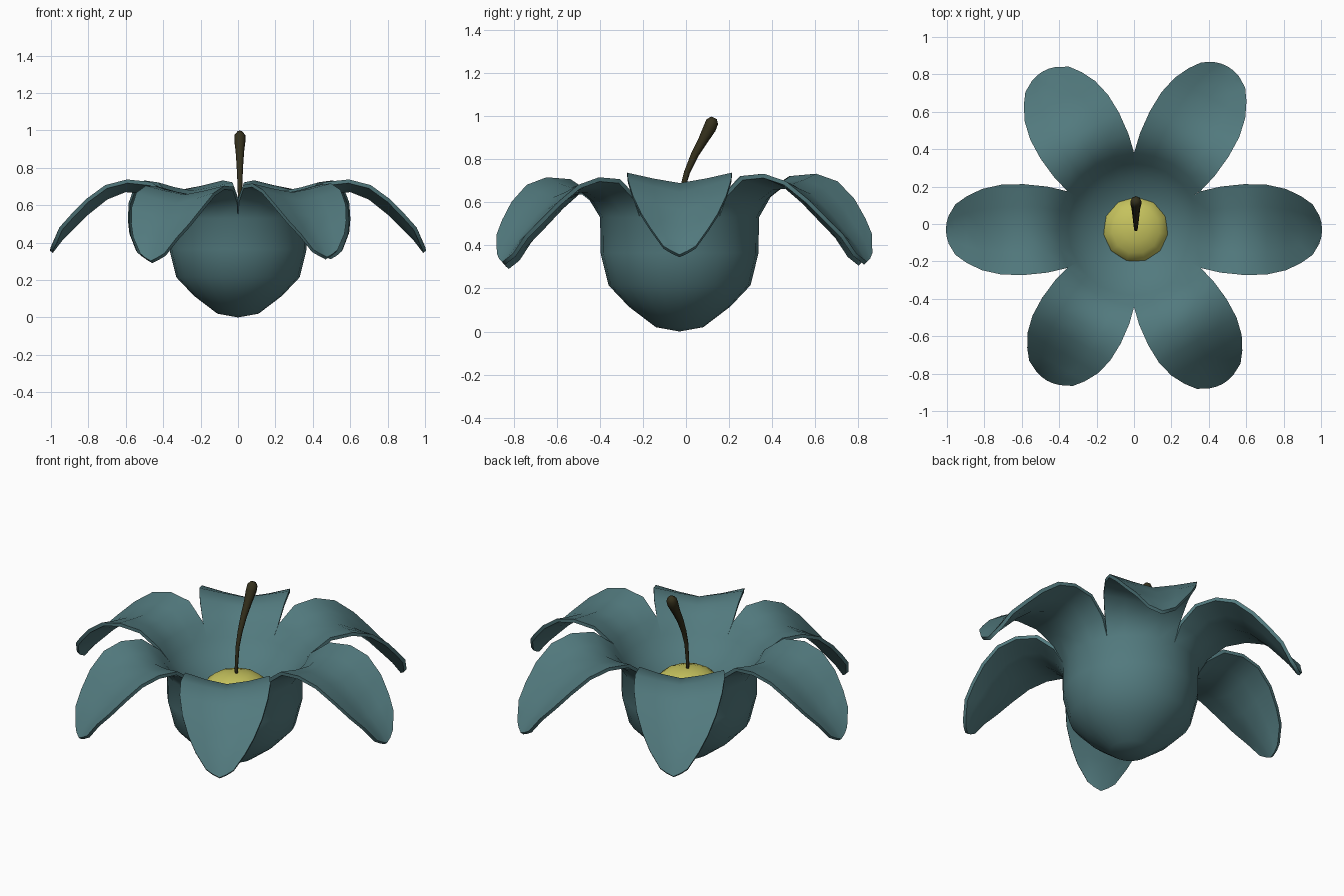
import bpy, bmesh
from math import sin, cos, pi, radians
from mathutils import Vector

if "Cube" in bpy.data.objects:
    bpy.data.objects.remove(bpy.data.objects["Cube"])

CY = -0.03      # flower axis in y
COLS = 4        # mesh columns per petal
N = 6 * COLS
THICK = 0.02


def material(name, rgb):
    m = bpy.data.materials.new(name)
    m.diffuse_color = (*rgb, 1)
    m.use_nodes = True
    m.node_tree.nodes["Principled BSDF"].inputs["Base Color"].default_value = m.diffuse_color
    return m


def finish(bm, name, mat):
    me = bpy.data.meshes.new(name)
    bm.to_mesh(me)
    bm.free()
    for p in me.polygons:
        p.use_smooth = True
    ob = bpy.data.objects.new(name, me)
    bpy.context.collection.objects.link(ob)
    me.materials.append(mat)
    return ob


teal = material("petal_teal", (0.085, 0.195, 0.21))
yellow = material("centre_yellow", (0.56, 0.54, 0.11))
dark = material("pistil_dark", (0.035, 0.03, 0.012))

# Cup outside, shallow funnel inside (radius, height from the pole up)
outer = [(0.11, 0.02), (0.235, 0.115), (0.33, 0.215), (0.367, 0.365), (0.369, 0.53)]
inner = [(0.10, 0.41), (0.19, 0.44), (0.28, 0.49), (0.352, 0.555)]
# petal rows: mid radius, mid height, half width, edge setback, edge lift
petal = [(0.42, 0.605, 0.205, 0.05, 0.02), (0.50, 0.66, 0.230, 0.03, 0.045),
         (0.60, 0.67, 0.243, 0.01, 0.048), (0.70, 0.63, 0.240, 0.0, 0.060),
         (0.80, 0.55, 0.217, 0.0, 0.067), (0.88, 0.47, 0.178, 0.0, 0.065),
         (0.94, 0.41, 0.135, 0.0, 0.058), (0.99, 0.345, 0.075, 0.015, 0.040)]
# per petal: length, tip droop, droop exponent
variants = [(1.0, 0, 2), (1.0, .035, 2), (.97, .04, 2),
            (1.0, 0, 2), (.925, .055, .5), (.945, .035, .5)]

bm = bmesh.new()


def sheet(profile, pole_z, offset, flip):
    """One skin of the flower; returns the border verts of each petal."""
    def face(*vs):
        bm.faces.new(vs[::-1] if flip else vs)

    pole = bm.verts.new((0, CY, pole_z))
    rings = [[bm.verts.new((r * cos(2 * pi * i / N - pi / 6),
                            CY + r * sin(2 * pi * i / N - pi / 6), z)) for i in range(N)]
             for r, z in profile]
    for i in range(N):
        j = (i + 1) % N
        face(pole, rings[0][j], rings[0][i])
        for a, b in zip(rings, rings[1:]):
            face(a[i], a[j], b[j], b[i])
    borders = []
    for k, (length, droop, power) in enumerate(variants):
        rows = [[rings[-1][(k * COLS + c) % N] for c in range(COLS + 1)]]
        ang = radians(60 * k)
        for i, (r, z, hw, back, lift) in enumerate(petal):
            t = (r - 0.367) / 0.633
            a = petal[i - 1] if i else (0.367, 0.53)
            b = petal[min(i + 1, len(petal) - 1)]
            d = Vector((b[0] - a[0], b[1] - a[1])).normalized() * offset
            rr = 0.367 + t * (length - 0.367) - d.y
            row = []
            for c in range(COLS + 1):
                u = 2 * c / COLS - 1
                x, y = rr - back * u * u, hw * u
                row.append(bm.verts.new((x * cos(ang) - y * sin(ang),
                                         CY + x * sin(ang) + y * cos(ang),
                                         z + d.x + lift * abs(u) ** 1.2 - droop * t ** power)))
            for c in range(COLS):
                face(rows[-1][c], rows[-1][c + 1], row[c + 1], row[c])
            rows.append(row)
        borders.append([w[0] for w in rows] + rows[-1][1:-1] + [w[-1] for w in reversed(rows)])
    return borders


# Two skins joined along the petal edges
low = sheet(outer, 0.0, 0.0, False)
high = sheet(inner, 0.40, THICK, True)
for lo, hi in zip(low, high):
    for i in range(len(lo) - 1):
        bm.faces.new((lo[i], hi[i], hi[i + 1], lo[i + 1]))
bmesh.ops.recalc_face_normals(bm, faces=bm.faces)
flower = finish(bm, "petal_cup", teal)
bpy.context.view_layer.objects.active = flower
flower.select_set(True)
bpy.ops.object.shade_smooth_by_angle(angle=radians(60))

# Yellow centre dome
bm = bmesh.new()
bmesh.ops.create_uvsphere(bm, u_segments=11, v_segments=8, radius=1)
for v in bm.verts:
    v.co = Vector((0.01 + v.co.x * 0.182, CY + v.co.y * 0.182, 0.41 + v.co.z * 0.10))
finish(bm, "flower_centre", yellow)

# Curved pistil: y, z, radius
path = [(-0.03, 0.46, 0.008), (-0.03, 0.54, 0.009), (-0.018, 0.66, 0.011),
        (0.005, 0.74, 0.014), (0.04, 0.82, 0.018), (0.08, 0.89, 0.023),
        (0.11, 0.945, 0.030), (0.122, 0.975, 0.029), (0.13, 0.993, 0.014)]
bm = bmesh.new()
prev = None
for i, (y, z, r) in enumerate(path):
    a, b = path[max(i - 1, 0)], path[min(i + 1, len(path) - 1)]
    d = Vector((0, b[0] - a[0], b[1] - a[1])).normalized()
    side = Vector((1, 0, 0))
    up = d.cross(side)
    ring = [bm.verts.new(Vector((0.01, y, z)) + side * r * cos(2 * pi * s / 8)
                         + up * r * sin(2 * pi * s / 8)) for s in range(8)]
    if prev:
        for s in range(8):
            q = (s + 1) % 8
            bm.faces.new((prev[s], prev[q], ring[q], ring[s]))
    else:
        bm.faces.new(ring[::-1])
    prev = ring
bm.faces.new(prev)
finish(bm, "pistil", dark)
